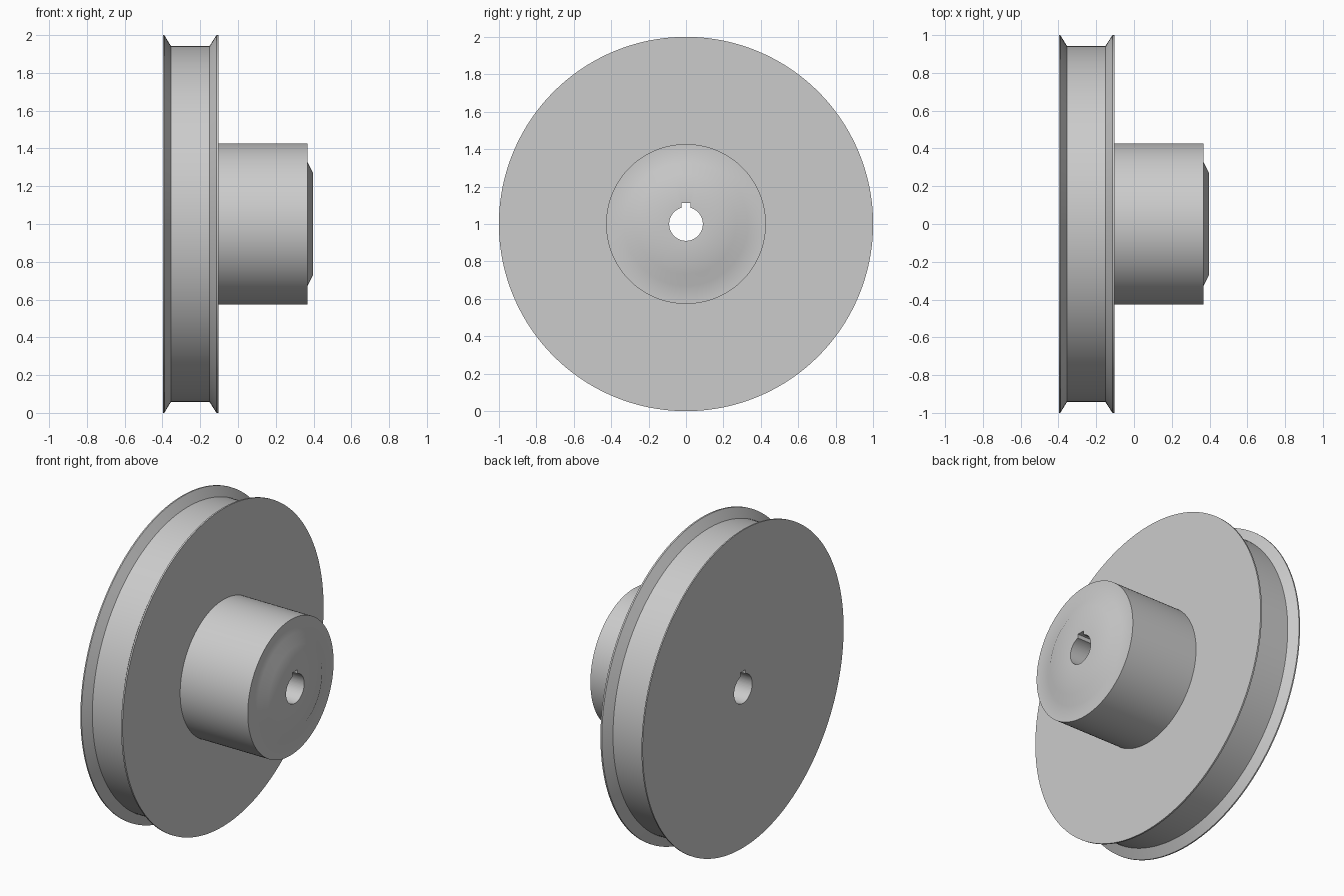
import bpy, bmesh, math
from mathutils import Matrix, Vector

cube = bpy.data.objects.get("Cube")
if cube:
    bpy.data.objects.remove(cube, do_unlink=True)

STEPS = 160
AXIS_Z = 1.0

metal = bpy.data.materials.new("light grey metal")
metal.use_nodes = True
colour = (0.6, 0.6, 0.6, 1)
metal.diffuse_color = colour
metal.node_tree.nodes["Principled BSDF"].inputs["Base Color"].default_value = colour


def make_object(name, bm):
    bmesh.ops.recalc_face_normals(bm, faces=bm.faces)
    mesh = bpy.data.meshes.new(name)
    bm.to_mesh(mesh)
    bm.free()
    mesh.materials.append(metal)
    obj = bpy.data.objects.new(name, mesh)
    bpy.context.collection.objects.link(obj)
    return obj


# Pulley profile as (x, radius): flat back, grooved rim, hub, raised chamfered end
profile = [(-0.398, 0), (-0.398, 1.0), (-0.39, 1.0), (-0.355, 0.942),
           (-0.151, 0.942), (-0.114, 1.0), (-0.104, 1.0), (-0.104, 0.427),
           (0.367, 0.427), (0.367, 0.33), (0.398, 0.268), (0.398, 0)]
bm = bmesh.new()
verts = [bm.verts.new((x, 0, AXIS_Z + r)) for x, r in profile]
edges = [bm.edges.new(pair) for pair in zip(verts, verts[1:])]
bmesh.ops.spin(bm, geom=verts + edges, cent=(0, 0, AXIS_Z), axis=(1, 0, 0),
               angle=math.tau, steps=STEPS, use_merge=True)
bmesh.ops.remove_doubles(bm, verts=bm.verts, dist=1e-4)
pulley = make_object("pulley", bm)

# Shaft bore with a keyway at the top, as one extruded outline
bore_r, key_half, key_top = 0.09, 0.024, 0.112
start = math.asin(key_half / bore_r)
outline = [(key_half, key_top)]
for i in range(65):
    a = start + (math.tau - 2 * start) * i / 64
    outline.append((bore_r * math.sin(a), bore_r * math.cos(a)))
outline.append((-key_half, key_top))
bm = bmesh.new()
face = bm.faces.new([bm.verts.new((-0.6, y, AXIS_Z + z)) for y, z in outline])
extruded = bmesh.ops.extrude_face_region(bm, geom=[face])["geom"]
bmesh.ops.translate(bm, vec=(1.2, 0, 0),
                    verts=[g for g in extruded if isinstance(g, bmesh.types.BMVert)])
cutter = make_object("bore_cutter", bm)
cutter.hide_render = True
cutter.display_type = 'WIRE'

cut = pulley.modifiers.new("bore", 'BOOLEAN')
cut.operation = 'DIFFERENCE'
cut.solver = 'EXACT'
cut.object = cutter

# Apply the cut, then shade smooth while keeping the machined edges sharp
bpy.ops.object.select_all(action='DESELECT')
pulley.select_set(True)
bpy.context.view_layer.objects.active = pulley
bpy.ops.object.modifier_apply(modifier=cut.name)
bpy.data.objects.remove(cutter, do_unlink=True)
bpy.ops.object.shade_smooth_by_angle(angle=math.radians(30))
